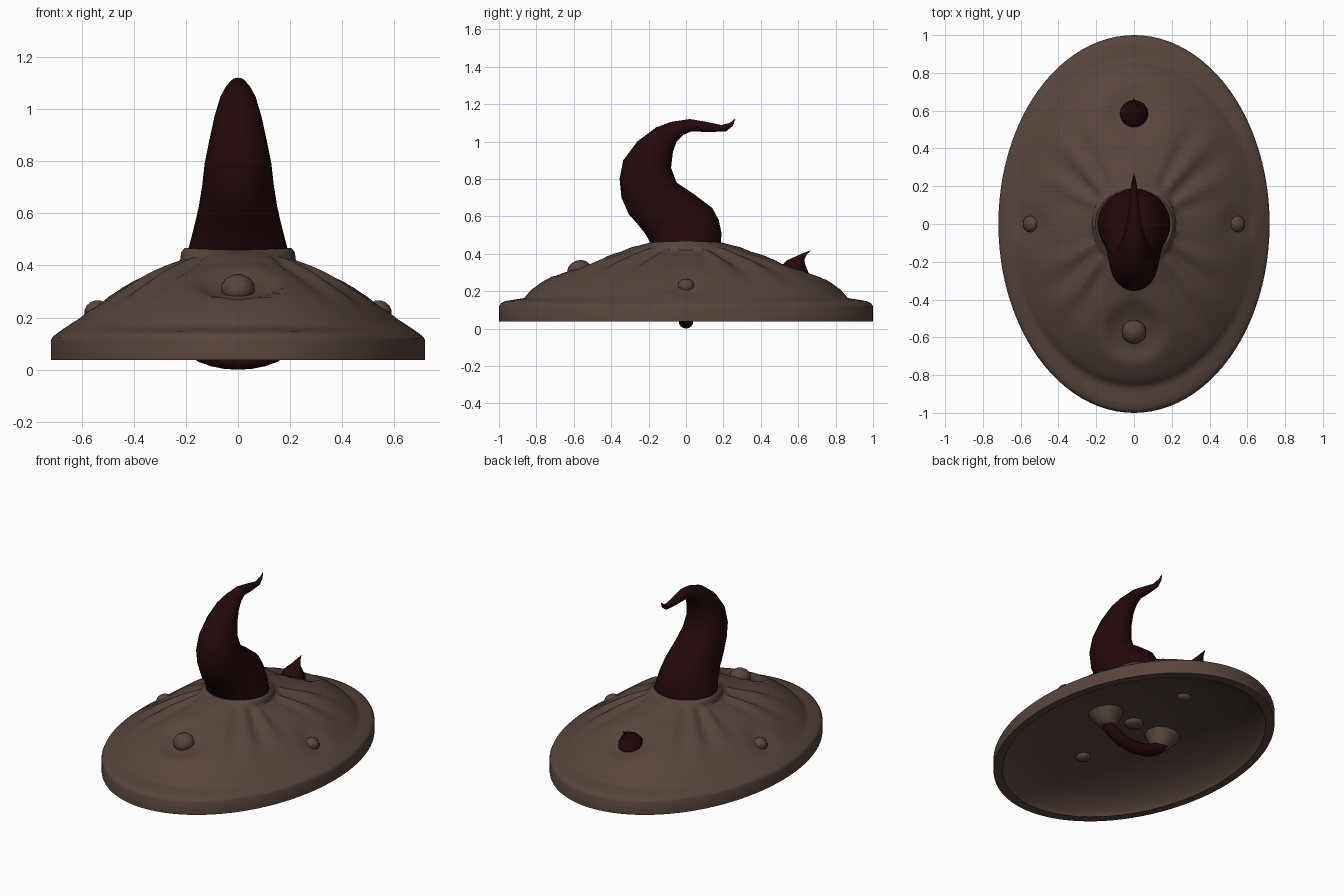
import bpy, bmesh
from math import sin, cos, pi, atan2, radians
from mathutils import Vector

if "Cube" in bpy.data.objects:
    bpy.data.objects.remove(bpy.data.objects["Cube"], do_unlink=True)


def material(name, rgb):
    m = bpy.data.materials.new(name)
    m.use_nodes = True
    m.diffuse_color = (*rgb, 1)
    bsdf = m.node_tree.nodes["Principled BSDF"]
    bsdf.inputs["Base Color"].default_value = (*rgb, 1)
    bsdf.inputs["Roughness"].default_value = 0.8
    return m


HIDE = material("brown hide", (0.096, 0.060, 0.048))
HORN = material("dark red horn", (0.0165, 0.0028, 0.0034))


def loft(name, rings, mat, angle=40):
    """Skin a list of equal point rings and cap both ends."""
    bm = bmesh.new()
    rows = [[bm.verts.new(p) for p in ring] for ring in rings]
    n = len(rows[0])
    for a, b in zip(rows, rows[1:]):
        for i in range(n):
            j = (i + 1) % n
            bm.faces.new((a[i], a[j], b[j], b[i]))
    bm.faces.new(rows[0])
    bm.faces.new(rows[-1])
    bmesh.ops.recalc_face_normals(bm, faces=bm.faces)
    mesh = bpy.data.meshes.new(name)
    bm.to_mesh(mesh)
    bm.free()
    ob = bpy.data.objects.new(name, mesh)
    bpy.context.collection.objects.link(ob)
    mesh.materials.append(mat)
    bpy.ops.object.select_all(action="DESELECT")
    ob.select_set(True)
    bpy.context.view_layer.objects.active = ob
    bpy.ops.object.shade_smooth_by_angle(angle=radians(angle))


def oval(centre, u, v, n=24):
    return [centre + u * cos(2 * pi * i / n) + v * sin(2 * pi * i / n) for i in range(n)]


def horn(name, sections):
    """Each section: rear (y, z), inner (y, z), half width in x."""
    rings = []
    for y0, z0, y1, z1, w in sections:
        a, b = Vector((0, y0, z0)), Vector((0, y1, z1))
        rings.append(oval((a + b) / 2, Vector((w, 0, 0)), (b - a) / 2))
    loft(name, rings, HORN)


def stud(name, location, radius, height, normal=(0, 0, 1)):
    """Flattened ball whose short axis points along the normal."""
    turn = Vector(normal).to_track_quat("Z", "Y")
    rings = []
    for k in range(8):
        a = pi * (k / 7 - 0.5) * 0.98
        c = Vector(location) + turn @ Vector((0, 0, height * sin(a)))
        r = radius * cos(a)
        rings.append(oval(c, turn @ Vector((r, 0, 0)), turn @ Vector((0, r, 0)), 20))
    loft(name, rings, HIDE, 60)


# Shield dish: side half width, side height, end half length, end height
TOP = [
    (0.18, 0.45, 0.16, 0.45), (0.205, 0.467, 0.19, 0.46),
    (0.218, 0.45, 0.21, 0.455), (0.222, 0.42, 0.24, 0.447),
    (0.26, 0.40, 0.29, 0.435), (0.30, 0.385, 0.35, 0.41),
    (0.35, 0.363, 0.43, 0.388), (0.40, 0.34, 0.51, 0.365),
    (0.45, 0.311, 0.58, 0.34), (0.50, 0.28, 0.65, 0.315),
    (0.55, 0.245, 0.72, 0.28), (0.59, 0.215, 0.78, 0.242),
    (0.62, 0.192, 0.83, 0.205), (0.65, 0.17, 0.865, 0.163),
    (0.675, 0.153, 0.91, 0.156), (0.70, 0.135, 0.965, 0.147),
    (0.713, 0.124, 0.99, 0.135), (0.718, 0.112, 1.0, 0.118),
]
UNDER = [
    (0.718, 0.037, 1.0, 0.037), (0.67, 0.037, 0.94, 0.037),
    (0.655, 0.065, 0.92, 0.065), (0.55, 0.12, 0.77, 0.12),
    (0.42, 0.165, 0.59, 0.165), (0.28, 0.19, 0.39, 0.19),
    (0.12, 0.205, 0.16, 0.205),
]
# Round sockets sunk around the studs: x, y, radius, depth
DENTS = [(0, -0.57, 0.16, 0.042), (0, 0.58, 0.16, 0.035),
         (0.55, 0, 0.1, 0.016), (-0.55, 0, 0.1, 0.016)]
SEGMENTS = 96


def dish_ring(row, fold=0.0, dented=False):
    sx, zx, sy, zy = row
    ring = []
    for i in range(SEGMENTS):
        a = 2 * pi * i / SEGMENTS
        x, y = sx * cos(a), sy * sin(a)
        z = zx + (zy - zx) * sin(a) ** 2
        # Gathered folds fan out from the collar on the four diagonals
        phi = atan2(abs(sin(a)), abs(cos(a)))
        spread = (phi - 0.12) / 1.05
        if 0 < spread < 1:
            z += fold * sin(pi * spread) * cos(6 * pi * spread + 4 * sx)
        if dented:
            for dx, dy, r, depth in DENTS:
                d2 = ((x - dx) ** 2 + (y - dy) ** 2) / r ** 2
                z -= depth * max(0, 1 - d2 ** 2)
        ring.append(Vector((x, y, z)))
    return ring


fine = []
for a, b in zip(TOP, TOP[1:]):
    fine += [a, tuple((p + q) / 2 for p, q in zip(a, b))]
fine.append(TOP[-1])
rings = []
for row in fine:
    t = (row[0] - 0.222) / 0.38
    rings.append(dish_ring(row, 0.017 * sin(pi * t ** 0.65) if 0 < t < 1 else 0, True))
rings += [dish_ring(row) for row in UNDER]
loft("shield_body", rings, HIDE, 50)

# Large curled horn on the centre
horn("main_horn", [
    (-0.18, 0.44, 0.185, 0.44, 0.197), (-0.22, 0.51, 0.19, 0.51, 0.178),
    (-0.26, 0.56, 0.175, 0.58, 0.163), (-0.305, 0.61, 0.14, 0.645, 0.15),
    (-0.345, 0.70, 0.04, 0.72, 0.137), (-0.355, 0.80, -0.05, 0.78, 0.128),
    (-0.335, 0.90, -0.08, 0.86, 0.11), (-0.26, 1.0, -0.07, 0.945, 0.09),
    (-0.16, 1.075, -0.05, 1.0, 0.07), (-0.08, 1.105, -0.015, 1.035, 0.052),
    (0.02, 1.12, 0.03, 1.055, 0.036), (0.10, 1.107, 0.12, 1.05, 0.025),
    (0.19, 1.088, 0.215, 1.055, 0.015), (0.235, 1.1, 0.25, 1.083, 0.008),
    (0.262, 1.122, 0.264, 1.12, 0.001),
])

# Small hooked horn on the back
horn("back_spike", [
    (0.51, 0.29, 0.655, 0.25, 0.074), (0.513, 0.34, 0.655, 0.30, 0.074),
    (0.54, 0.365, 0.638, 0.34, 0.055), (0.585, 0.385, 0.632, 0.37, 0.029),
    (0.63, 0.405, 0.645, 0.395, 0.012), (0.664, 0.417, 0.666, 0.415, 0.001),
])

# Studs set in the sockets, facing along the slope
stud("front_stud", (0, -0.572, 0.313), 0.065, 0.052, (0, -0.38, 1))
stud("left_stud", (0.548, 0, 0.231), 0.044, 0.033, (0.6, 0, 1))
stud("right_stud", (-0.548, 0, 0.231), 0.044, 0.033, (-0.6, 0, 1))

# Rivet ends on the hollow underside
stud("underside_front_rivet", (0, -0.475, 0.178), 0.045, 0.025)
stud("underside_back_rivet", (0, 0.475, 0.178), 0.045, 0.025)
stud("underside_centre_rivet", (0, 0, 0.205), 0.06, 0.03)

# Grip: a bent bar between two flared mounts
path = [Vector((0.215 * sin(a), 0, 0.16 - 0.121 * cos(a)))
        for a in [pi * (k / 14 - 0.5) for k in range(15)]]
grip = []
for k, p in enumerate(path):
    tangent = (path[min(k + 1, 14)] - path[max(k - 1, 0)]).normalized()
    side = Vector((0, 0.039, 0))
    grip.append(oval(p, side, tangent.cross(side), 16))
loft("hand_grip", grip, HORN)

for side, name in ((1, "left"), (-1, "right")):
    mount = [oval(Vector((side * x, 0, z)), Vector((r, 0, 0)), Vector((0, r, 0)), 12)
             for x, z, r in ((0.205, 0.105, 0.05), (0.21, 0.12, 0.064),
                             (0.22, 0.155, 0.085), (0.23, 0.205, 0.115))]
    loft(name + "_grip_mount", mount, HIDE)
